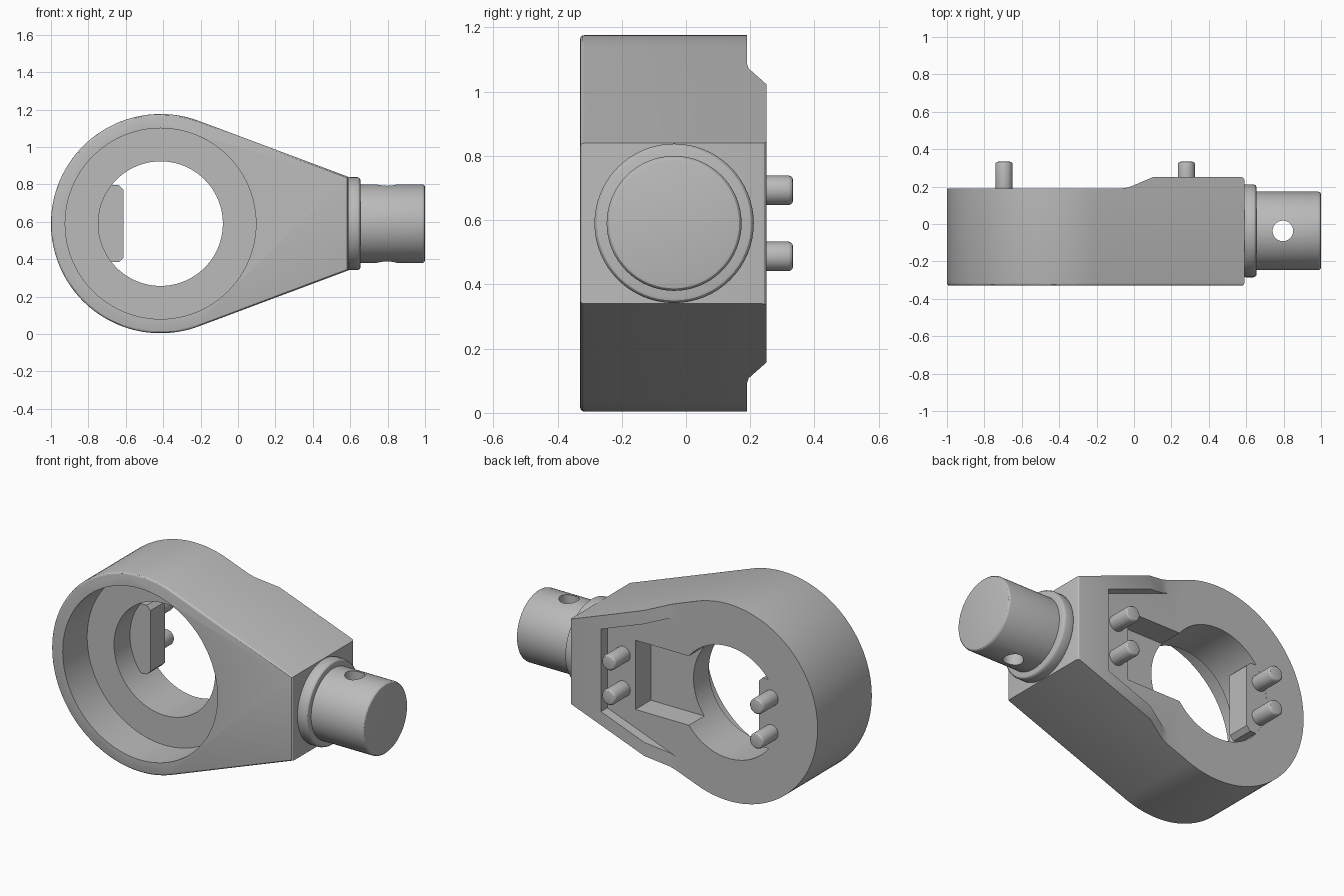
import bpy, bmesh
from math import cos, sin, pi, radians, acos, atan2, hypot
from mathutils import Matrix, Vector

if "Cube" in bpy.data.objects:
    bpy.data.objects.remove(bpy.data.objects["Cube"])

grey = bpy.data.materials.new("plain_grey")
grey.use_nodes = True
COLOR = (0.5, 0.5, 0.5, 1)
grey.diffuse_color = COLOR
grey.node_tree.nodes["Principled BSDF"].inputs["Base Color"].default_value = COLOR

CX, CZ = -0.414, 0.59      # ring centre
R = 0.586                  # ring outer radius
FRONT, RING_BACK, PAD_BACK = -0.33, 0.19, 0.25
END_X, END_HALF = 0.59, 0.25
STUB_Y = -0.037


def finish(bm, name):
    bmesh.ops.recalc_face_normals(bm, faces=bm.faces)
    mesh = bpy.data.meshes.new(name)
    bm.to_mesh(mesh)
    bm.free()
    mesh.materials.append(grey)
    obj = bpy.data.objects.new(name, mesh)
    bpy.context.collection.objects.link(obj)
    return obj


def prism(name, outline, low, high, axis="y", bevel=None, width=0.015):
    """Extrude an outline along an axis: (x, z) along y, (x, y) along z."""
    def place(p, h):
        return (p[0], h, p[1]) if axis == "y" else (p[0], p[1], h)
    bm = bmesh.new()
    face = bm.faces.new([bm.verts.new(place(p, low)) for p in outline])
    new = bmesh.ops.extrude_face_region(bm, geom=[face])["geom"]
    shift = Vector(place((0, 0), high - low))
    bmesh.ops.translate(bm, vec=shift, verts=[v for v in new if isinstance(v, bmesh.types.BMVert)])
    bmesh.ops.recalc_face_normals(bm, faces=bm.faces)
    if bevel:
        edges = [e for e in bm.edges if bevel(e)]
        bmesh.ops.bevel(bm, geom=edges, offset=width, segments=3, profile=0.5, affect="EDGES")
    return finish(bm, name)


def circle(cx, cy, r, n=96):
    return [(cx + r * cos(2 * pi * i / n), cy + r * sin(2 * pi * i / n)) for i in range(n)]


def box(x0, x1, half):
    return [(x0, CZ - half), (x1, CZ - half), (x1, CZ + half), (x0, CZ + half)]


def lathe(name, profile, matrix, steps=64):
    """Revolve (radius, height) points around local z."""
    bm = bmesh.new()
    verts = [bm.verts.new((r, 0, h)) for r, h in profile]
    edges = [bm.edges.new(pair) for pair in zip(verts, verts[1:])]
    bmesh.ops.spin(bm, geom=verts + edges, axis=(0, 0, 1), cent=(0, 0, 0),
                   angle=2 * pi, steps=steps, use_merge=True)
    bmesh.ops.remove_doubles(bm, verts=bm.verts, dist=1e-5)
    bm.transform(matrix)
    return finish(bm, name)


def rounded(r, h0, h1, c, start=True):
    """Profile of a cylinder with rounded rims."""
    arc = [(r - c + c * sin(a), c - c * cos(a)) for a in (0, pi / 6, pi / 3, pi / 2)]
    low = [(q, h0 + d) for q, d in arc] if start else [(r, h0)]
    return [(0, h0)] + low + [(q, h1 - d) for q, d in reversed(arc)] + [(0, h1)]


def cut(target, *cutters):
    bpy.context.view_layer.objects.active = target
    for c in cutters:
        mod = target.modifiers.new("cut", "BOOLEAN")
        mod.operation, mod.solver, mod.object = "DIFFERENCE", "EXACT", c
        bpy.ops.object.modifier_apply(modifier=mod.name)
        bpy.data.objects.remove(c)


# Teardrop body: large arc joined by tangents to the flat end
dx = END_X - CX
tangent = atan2(END_HALF, dx) + acos(R / hypot(dx, END_HALF))
slope = cos(tangent) / sin(tangent)
N = 96
outline = [(END_X, CZ + END_HALF)]
for i in range(N + 1):
    a = tangent + (2 * pi - 2 * tangent) * i / N
    outline.append((CX + R * cos(a), CZ + R * sin(a)))
outline.append((END_X, CZ - END_HALF))


def front_or_end(e):
    a, b = (v.co for v in e.verts)
    on_front = all(abs(p.y - FRONT) < 1e-4 for p in (a, b))
    on_end = all(abs(p.x - END_X) < 1e-4 for p in (a, b))
    return on_front or (on_end and abs(a.y - b.y) < 1e-4)


body = prism("body", outline, FRONT, PAD_BACK, bevel=front_or_end, width=0.014)

# Lower ring back with a ramp, then recess the raised pad inside its rim
ramp = prism("ramp_cutter", [(-1.2, RING_BACK), (-0.07, RING_BACK), (-0.03, 0.195),
                             (0.1, PAD_BACK), (0.15, 0.275), (0.15, 0.5), (-1.2, 0.5)],
             -0.3, 1.5, axis="z")
x0, x1, rim = -0.15, 0.385, 0.081
h0, h1 = (END_HALF + (END_X - x) * slope - rim for x in (x0, x1))
recess = prism("recess_cutter", [(x0, CZ - h0), (x1, CZ - h1), (x1, CZ + h1), (x0, CZ + h0)],
               RING_BACK, 0.5)
counterbore = prism("counterbore_cutter", circle(CX, CZ, 0.51), -0.6, -0.10)
bore = prism("bore_cutter", circle(CX, CZ, 0.333), -0.7, 0.7)
pocket = prism("pocket_cutter", box(CX, 0.2, 0.206), 0.045, 0.6)
cut(body, ramp, recess, counterbore, bore, pocket)

# Flat tab in the bore
c = 0.025
tab_half = 0.206
tab = prism("bore_tab", [(-0.78, CZ - tab_half), (-0.612 - c, CZ - tab_half),
                         (-0.612, CZ - tab_half + c), (-0.612, CZ + tab_half - c),
                         (-0.612 - c, CZ + tab_half), (-0.78, CZ + tab_half)],
            0.05, RING_BACK - 0.001)

# Locating pins on the back
to_y = Matrix.Rotation(radians(-90), 4, "X")
pins = []
for label, px in (("ring", -0.695), ("pad", 0.28)):
    for level, pz in (("lower", 0.487), ("upper", 0.693)):
        pins.append(lathe(f"{level}_{label}_pin", rounded(0.046, 0, 0.183, 0.014),
                          Matrix.Translation((px, 0.15, pz)) @ to_y, 32))

# Collar and cross-drilled stub shaft
to_x = Matrix.Translation((0, STUB_Y, CZ)) @ Matrix.Rotation(radians(90), 4, "Y")
collar = lathe("collar", rounded(0.248, 0.58, 0.655, 0.016), to_x)
stub = lathe("stub_shaft", rounded(0.21, 0.64, 1.0, 0.015, start=False), to_x)
cut(stub, prism("cross_hole_cutter", circle(0.796, STUB_Y, 0.055, 40), 0, 1.5, axis="z"))

bpy.ops.object.select_all(action="DESELECT")
for obj in [body, tab, collar, stub] + pins:
    obj.select_set(True)
bpy.context.view_layer.objects.active = body
bpy.ops.object.shade_smooth_by_angle(angle=radians(30))
